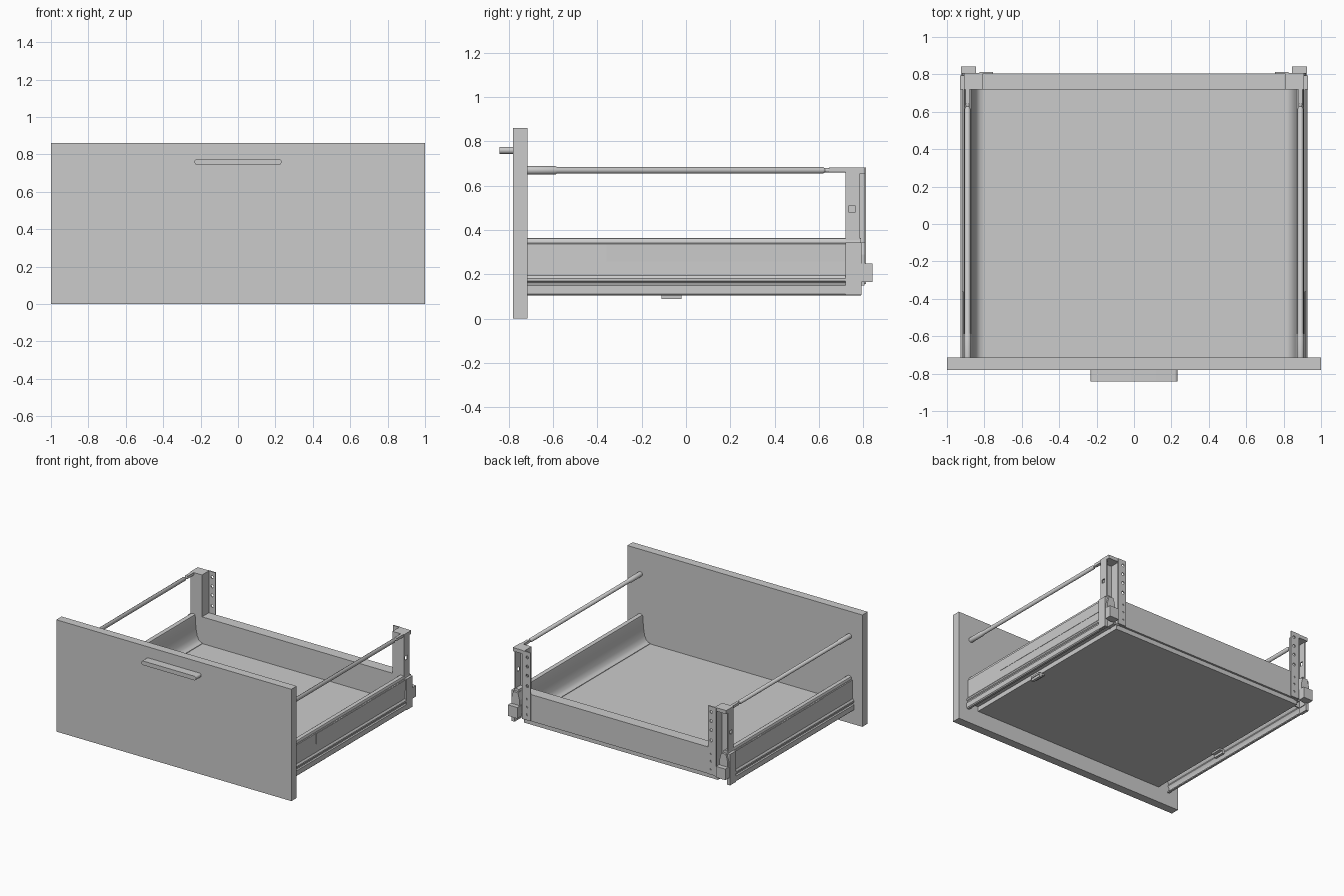
import bpy, bmesh, math

if "Cube" in bpy.data.objects:
    bpy.data.objects.remove(bpy.data.objects["Cube"])


def finish(bm, name, smooth=False):
    bmesh.ops.recalc_face_normals(bm, faces=bm.faces)
    me = bpy.data.meshes.new(name)
    bm.to_mesh(me)
    bm.free()
    ob = bpy.data.objects.new(name, me)
    bpy.context.collection.objects.link(ob)
    if smooth:
        bpy.ops.object.select_all(action='DESELECT')
        ob.select_set(True)
        bpy.context.view_layer.objects.active = ob
        bpy.ops.object.shade_smooth_by_angle(angle=math.radians(35))
    return ob


def box(name, x0, x1, y0, y1, z0, z1):
    return extrude(name, [(x0, z0), (x1, z0), (x1, z1), (x0, z1)], y0, y1)


def extrude(name, pts, y0, y1, smooth=False):
    """Extrude a closed (x, z) outline along y."""
    bm = bmesh.new()
    f = bm.faces.new([bm.verts.new((x, y0, z)) for x, z in pts])
    r = bmesh.ops.extrude_face_region(bm, geom=[f])
    vs = [v for v in r['geom'] if isinstance(v, bmesh.types.BMVert)]
    bmesh.ops.translate(bm, verts=vs, vec=(0, y1 - y0, 0))
    return finish(bm, name, smooth)


def rod(name, x, z, rings, n=20):
    """Turned rod along y from (y, radius) rings."""
    bm = bmesh.new()
    loops = [[bm.verts.new((x + r * math.cos(2 * math.pi * i / n), y,
                            z + r * math.sin(2 * math.pi * i / n)))
              for i in range(n)] for y, r in rings]
    for a, b in zip(loops, loops[1:]):
        for i in range(n):
            j = (i + 1) % n
            bm.faces.new((a[i], a[j], b[j], b[i]))
    bm.faces.new(loops[0])
    bm.faces.new(loops[-1])
    return finish(bm, name, True)


def cut(ob, cutter):
    m = ob.modifiers.new('holes', 'BOOLEAN')
    m.operation = 'DIFFERENCE'
    m.solver = 'EXACT'
    m.object = cutter
    bpy.context.view_layer.objects.active = ob
    bpy.ops.object.modifier_apply(modifier=m.name)
    bpy.data.objects.remove(cutter)


# Front panel and rounded pull
box('front_panel', -1, 1, -0.78, -0.715, 0, 0.86)
pull = [(s * (0.217 + 0.016 * math.cos(a)), 0.76 + s * 0.016 * math.sin(a))
        for s in (1, -1) for a in [math.pi * (k / 12 - 0.5) for k in range(13)]]
extrude('pull_handle', pull, -0.843, -0.78, True)

# Floor and back board
box('floor', -0.825, 0.825, -0.715, 0.79, 0.12, 0.155)
box('back_board', -0.81, 0.81, 0.72, 0.805, 0.155, 0.36)

# Bent sheet side wall: outer skin, rounded top, sloped inner skin, floor lip
wall = [(0.905, 0.105), (0.921, 0.105), (0.928, 0.112), (0.928, 0.150),
        (0.920, 0.156), (0.920, 0.164), (0.928, 0.170), (0.928, 0.182),
        (0.918, 0.195), (0.915, 0.338), (0.909, 0.341), (0.909, 0.352),
        (0.904, 0.361), (0.894, 0.365), (0.880, 0.365), (0.871, 0.360),
        (0.868, 0.350), (0.862, 0.260), (0.852, 0.205), (0.838, 0.175),
        (0.822, 0.163), (0.805, 0.159), (0.805, 0.155), (0.850, 0.155),
        (0.875, 0.205), (0.884, 0.345), (0.900, 0.345), (0.905, 0.195),
        (0.918, 0.175), (0.910, 0.160), (0.918, 0.145), (0.918, 0.114),
        (0.905, 0.114)]

for s, side in ((-1, 'left'), (1, 'right')):
    def bx(name, x0, x1, *rest):
        return box(f'{side}_{name}', s * x0, s * x1, *rest)

    extrude(f'{side}_wall', [(s * x, z) for x, z in wall], -0.715, 0.79, True)
    bx('wall_cover_strip', 0.914, 0.919, -0.36, 0.72, 0.258, 0.336)
    bx('wall_end_cover', 0.905, 0.930, 0.72, 0.793, 0.107, 0.345)

    # Gallery rail with front sleeve and rear tongue
    rod(f'{side}_rail', s * 0.89, 0.67,
        [(-0.715, 0.019), (-0.590, 0.019), (-0.583, 0.015), (0.618, 0.015),
         (0.628, 0.009), (0.645, 0.011), (0.72, 0.011)])
    bx('rail_tongue', 0.880, 0.902, 0.645, 0.805, 0.662, 0.682)

    # Rear post: channel open to the back
    u = [(0.81, 0.806), (0.81, 0.72), (0.908, 0.72), (0.908, 0.785),
         (0.900, 0.785), (0.900, 0.728), (0.818, 0.728), (0.818, 0.806)]
    bm = bmesh.new()
    f = bm.faces.new([bm.verts.new((s * x, y, 0.15)) for x, y in u])
    r = bmesh.ops.extrude_face_region(bm, geom=[f])
    bmesh.ops.translate(bm, vec=(0, 0, 0.51), verts=[
        v for v in r['geom'] if isinstance(v, bmesh.types.BMVert)])
    post = finish(bm, f'{side}_rear_post')
    cut(post, box('cutter', s * 0.88, s * 0.93, 0.735, 0.762, 0.48, 0.51))
    bx('post_cap', 0.81, 0.908, 0.72, 0.808, 0.655, 0.682)

    # Drilled flange screwed to the back board
    flange = bx('post_flange', 0.755, 0.825, 0.803, 0.812, 0.157, 0.682)
    for z in (0.20, 0.26, 0.32, 0.42, 0.50, 0.57, 0.64):
        cut(flange, rod('cutter', s * 0.782, z, [(0.79, 0.011), (0.83, 0.011)], 16)
            if z > 0.36 else
            rod('cutter', s * 0.782, z, [(0.806, 0.008), (0.83, 0.008)], 16))

    # Rear catch block with tapered bracket above
    bx('catch_block', 0.845, 0.925, 0.785, 0.843, 0.165, 0.25)
    extrude(f'{side}_catch_bracket',
            [(s * x, z) for x, z in ((0.85, 0.25), (0.92, 0.25), (0.92, 0.29),
                                     (0.905, 0.345), (0.865, 0.345), (0.85, 0.29))],
            0.765, 0.808)

    # Clip under the floor edge
    bx('floor_clip', 0.80, 0.85, -0.11, -0.02, 0.107, 0.121)
    bx('clip_tab', 0.825, 0.845, -0.11, -0.02, 0.088, 0.11)
